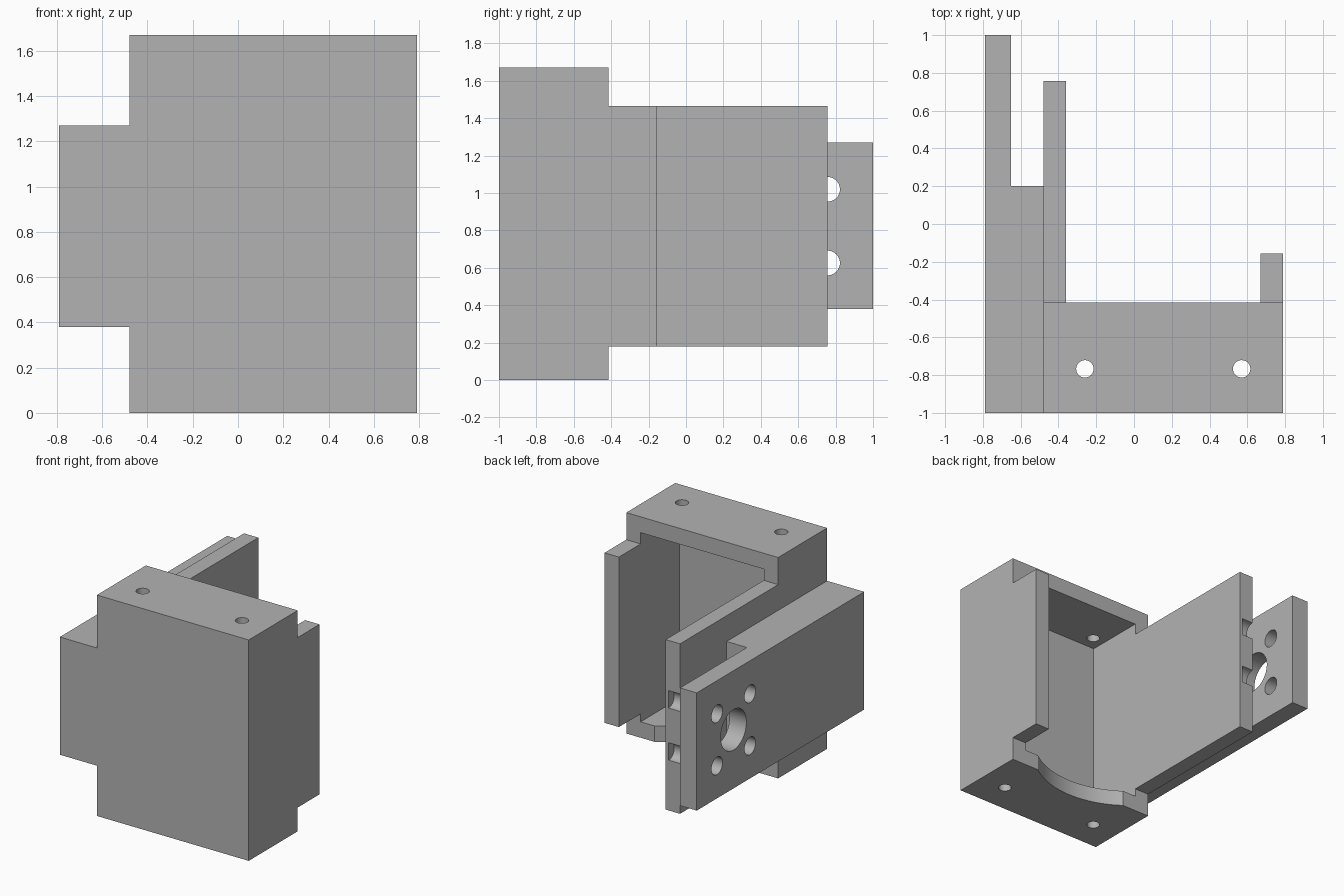
import bpy
import bmesh
import math
from mathutils import Matrix, Vector

cube = bpy.data.objects.get("Cube")
if cube:
    bpy.data.objects.remove(cube, do_unlink=True)

grey = bpy.data.materials.new("plain_grey")
grey.use_nodes = True
colour = (0.45, 0.45, 0.45, 1)
grey.diffuse_color = colour
grey.node_tree.nodes["Principled BSDF"].inputs["Base Color"].default_value = colour


def finish(name, bm):
    mesh = bpy.data.meshes.new(name)
    bm.to_mesh(mesh)
    bm.free()
    mesh.materials.append(grey)
    obj = bpy.data.objects.new(name, mesh)
    bpy.context.collection.objects.link(obj)
    return obj


def box(name, x, y, z):
    bm = bmesh.new()
    bmesh.ops.create_cube(bm, size=1)
    for v in bm.verts:
        v.co = Vector([lo + (c + 0.5) * (hi - lo) for c, (lo, hi) in zip(v.co, (x, y, z))])
    return finish(name, bm)


def rod(name, axis, centre, radius, length, sides=48):
    bm = bmesh.new()
    turn = Matrix.Rotation(math.pi / 2, 4, "Y") if axis == "X" else Matrix.Identity(4)
    bmesh.ops.create_cone(bm, cap_ends=True, segments=sides, radius1=radius, radius2=radius,
                          depth=length, matrix=Matrix.Translation(centre) @ turn)
    return finish(name, bm)


def combine(target, tool, operation):
    mod = target.modifiers.new(tool.name, "BOOLEAN")
    mod.operation = operation
    mod.solver = "EXACT"
    mod.object = tool
    bpy.context.view_layer.objects.active = target
    bpy.ops.object.modifier_apply(modifier=mod.name)
    bpy.data.objects.remove(tool, do_unlink=True)


# Main housing block with its side walls and the offset arm
bracket = box("motor_bracket", (-0.48, 0.79), (-1, -0.415), (0, 1.67))
wall_z = (0.18, 1.465)
arm_z = (0.38, 1.27)
for part in (
    box("short_wall", (0.67, 0.79), (-0.95, -0.155), wall_z),
    box("long_wall", (-0.48, -0.36), (-0.95, 0.757), wall_z),
    box("arm_block", (-0.79, -0.45), (-1, 0.2), arm_z),
    box("arm_plate", (-0.79, -0.65), (-0.5, 1), arm_z),
):
    combine(bracket, part, "UNION")

# Open cavity at the back of the housing
combine(bracket, box("cavity", (-0.36, 0.67), (-0.88, -0.3), (0.12, 1.55)), "DIFFERENCE")

# Curved relief in the rear edge of the bottom plate
sag, half = 0.13, 0.40
radius = (half ** 2 + sag ** 2) / (2 * sag)
relief = rod("relief", "Z", (0.155, -0.415 - sag + radius, 0.03), radius, 0.2, 128)
# Keep the relief clear of the walls
combine(relief, box("relief_limit", (-0.36, 0.67), (-0.8, -0.3), (-0.1, 0.125)), "INTERSECT")
combine(bracket, relief, "DIFFERENCE")

# Screw holes through the top and bottom plates
for x in (-0.26, 0.57):
    combine(bracket, rod("screw_hole", "Z", (x, -0.767, 0.83), 0.046, 2), "DIFFERENCE")

# Arm bore and bolt holes, continuing as pockets into the long wall
bore_y, bore_z, pitch = 0.56, 0.823, 0.197
start, end = -0.9, -0.385
holes = [(bore_y, bore_z, 0.153)]
holes += [(bore_y + a * pitch, bore_z + b * pitch, 0.066) for a in (-1, 1) for b in (-1, 1)]
for y, z, r in holes:
    combine(bracket, rod("arm_hole", "X", ((start + end) / 2, y, z), r, end - start), "DIFFERENCE")

# Smooth the bores while keeping the edges crisp
bpy.ops.object.select_all(action="DESELECT")
bracket.select_set(True)
bpy.context.view_layer.objects.active = bracket
bpy.ops.object.shade_smooth_by_angle(angle=math.radians(30))
